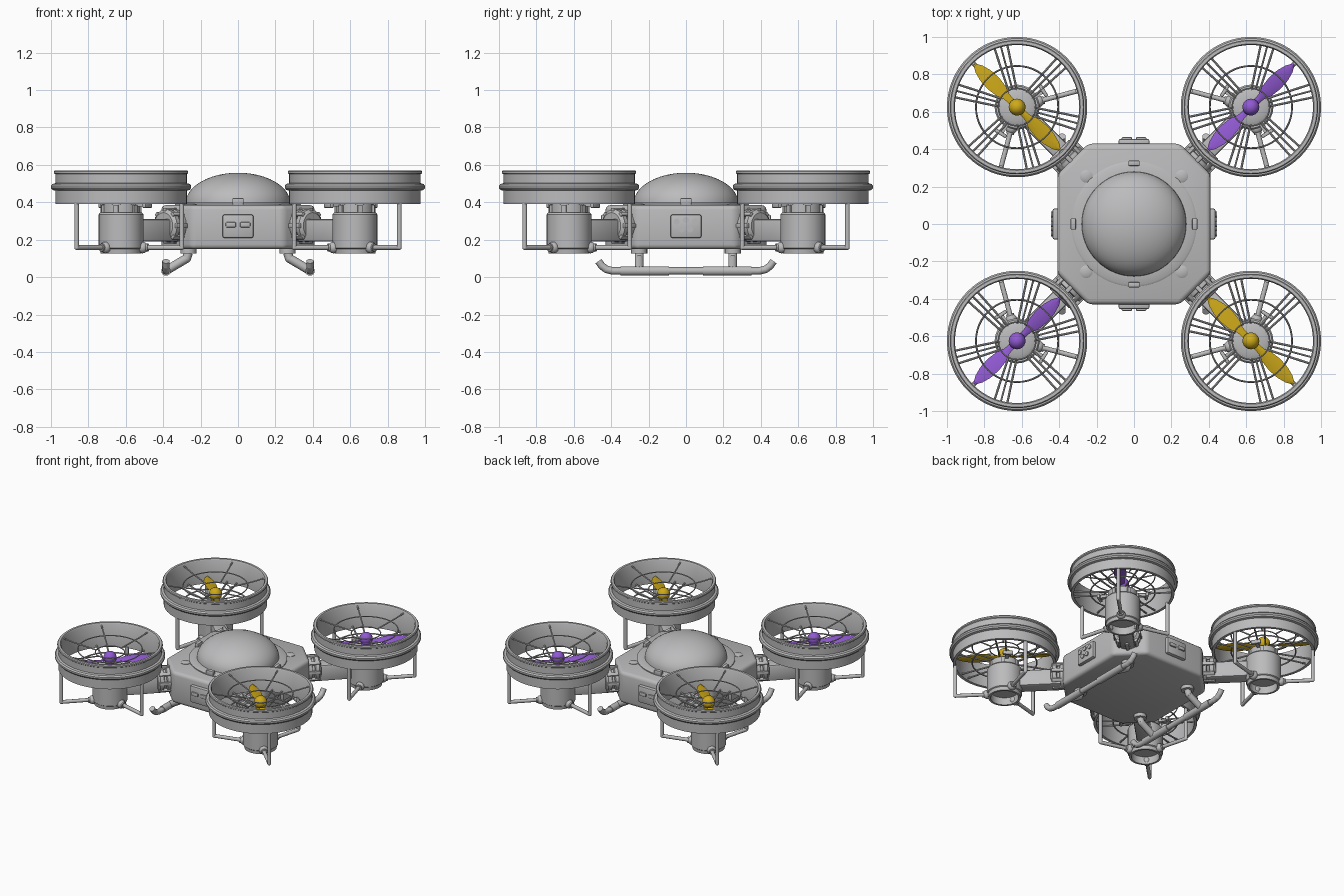
import bpy, bmesh, math
from mathutils import Matrix, Vector

if "Cube" in bpy.data.objects:
    bpy.data.objects.remove(bpy.data.objects["Cube"])


def material(name, rgb):
    m = bpy.data.materials.new(name)
    m.use_nodes = True
    m.diffuse_color = (*rgb, 1)
    m.node_tree.nodes["Principled BSDF"].inputs["Base Color"].default_value = (*rgb, 1)
    return m


GREY = material("light grey", (0.5, 0.5, 0.51))
YELLOW = material("yellow", (0.62, 0.4, 0.01))
PURPLE = material("purple", (0.28, 0.1, 0.64))
I = Matrix.Identity(4)


def turn(deg, axis="Z"):
    return Matrix.Rotation(math.radians(deg), 4, axis)


def polar(r, deg, z):
    return Vector((r * math.cos(math.radians(deg)), r * math.sin(math.radians(deg)), z))


def finish(name, bm, mats, places=(I,)):
    """Shade the mesh and place one copy per matrix; mats is one or one per copy."""
    bmesh.ops.recalc_face_normals(bm, faces=bm.faces)
    for f in bm.faces:
        f.smooth = True
    for e in bm.edges:
        e.smooth = len(e.link_faces) == 2 and e.calc_face_angle(0) < 0.6
    for i, place in enumerate(places):
        me = bpy.data.meshes.new(name)
        bm.to_mesh(me)
        me.materials.append(mats[i] if isinstance(mats, list) else mats)
        ob = bpy.data.objects.new(name if len(places) == 1 else f"{name}_{i + 1}", me)
        ob.matrix_world = place
        bpy.context.collection.objects.link(ob)
    bm.free()


def lathe(bm, profile, steps=48, closed=False, m=I):
    vs = [bm.verts.new((r, 0, z)) for r, z in profile]
    pairs = list(zip(vs, vs[1:])) + ([(vs[-1], vs[0])] if closed else [])
    es = [bm.edges.new(p) for p in pairs]
    before = set(bm.verts) - set(vs)
    bmesh.ops.spin(bm, geom=vs + es, axis=(0, 0, 1), cent=(0, 0, 0),
                   angle=math.tau, steps=steps, use_duplicate=False)
    new = [v for v in bm.verts if v not in before]
    bmesh.ops.remove_doubles(bm, verts=new, dist=1e-4)
    bmesh.ops.transform(bm, matrix=m, verts=[v for v in bm.verts if v not in before])


def hoop(bm, radius, z, wire, steps=48):
    circle = [(radius + wire * math.cos(a * math.tau / 8), z + wire * math.sin(a * math.tau / 8))
              for a in range(8)]
    lathe(bm, circle, steps, True)


def ball(bm, at, r, seg=16):
    bmesh.ops.create_uvsphere(bm, u_segments=seg, v_segments=seg // 2, radius=r,
                              matrix=Matrix.Translation(at))


def pipe(bm, points, r, seg=12):
    points = [Vector(p) for p in points]
    for a, b in zip(points, points[1:]):
        d = b - a
        bmesh.ops.create_cone(bm, cap_ends=True, segments=seg, radius1=r, radius2=r, depth=d.length,
                              matrix=Matrix.Translation((a + b) / 2) @ d.to_track_quat("Z", "Y").to_matrix().to_4x4())
    for p in points[1:-1]:
        ball(bm, p, r, seg)


def box(bm, at, size, bevel=0.0, m=I):
    vs = bmesh.ops.create_cube(bm, size=1, matrix=m @ Matrix.Translation(at) @ Matrix.Diagonal((*size, 1)))["verts"]
    if bevel:
        es = list({e for v in vs for e in v.link_edges})
        bmesh.ops.bevel(bm, geom=es, offset=bevel, segments=2, affect="EDGES", profile=0.5)


# Hull: octagonal slab with rounded edges
bm = bmesh.new()
hx, hy, cut = 0.41, 0.43, 0.165
corners = []
for sx, sy in ((1, 1), (-1, 1), (-1, -1), (1, -1)):
    pair = [(sx * hx, sy * (hy - cut)), (sx * (hx - cut), sy * hy)]
    corners += pair if sx * sy > 0 else pair[::-1]
base = bm.faces.new([bm.verts.new((x, y, 0.15)) for x, y in corners])
top = bmesh.ops.extrude_face_region(bm, geom=[base])["geom"]
bmesh.ops.translate(bm, vec=(0, 0, 0.235), verts=[v for v in top if isinstance(v, bmesh.types.BMVert)])
bmesh.ops.bevel(bm, geom=list(bm.edges), offset=0.025, segments=3, affect="EDGES", profile=0.5)
finish("hull", bm, GREY)

# Dome and its seat ring
bm = bmesh.new()
lathe(bm, [(0.28 * math.cos(a * math.pi / 24), 0.395 + 0.163 * math.sin(a * math.pi / 24))
           for a in range(13)], 64)
finish("dome", bm, GREY)
bm = bmesh.new()
lathe(bm, [(0.26, 0.38), (0.335, 0.38), (0.335, 0.392), (0.325, 0.398), (0.26, 0.398)], 64, True)
finish("dome_ring", bm, GREY)

# Clips around the dome and screws on the hull corners
sides = [turn(90 * k) for k in range(4)]
bm = bmesh.new()
box(bm, (0.325, 0, 0.405), (0.028, 0.06, 0.035), 0.006)
finish("dome_clip", bm, GREY, sides)
bm = bmesh.new()
lathe(bm, [(0, 0.394), (0.022, 0.394), (0.034, 0.388), (0.034, 0.37)], 24)
finish("hull_screw", bm, GREY, [m @ Matrix.Translation((0.255, 0.255, 0)) for m in sides])

# Side panels: slots at front and back, round lamps at the sides
for name, deg, reach in (("front", -90, hy), ("back", 90, hy), ("left", 0, hx), ("right", 180, hx)):
    bm = bmesh.new()
    box(bm, (reach + 0.005, 0, 0.272), (0.04, 0.165, 0.125), 0.01)
    x = reach + 0.027
    if reach == hy:
        for y in (-0.038, 0.038):
            box(bm, (x, y, 0.28), (0.016, 0.055, 0.028), 0.006)
    else:
        for y, z in ((-0.05, 0.297), (0, 0.305), (0.05, 0.297), (-0.022, 0.255), (0.022, 0.255)):
            pipe(bm, [(x - 0.01, y, z), (x + 0.006, y, z)], 0.016, 16)
    finish(name + "_panel", bm, GREY, (turn(deg),))

# Landing skids
for side, s in (("left", 1), ("right", -1)):
    bm = bmesh.new()
    for y in (-0.25, 0.25):
        pipe(bm, [(s * 0.265, y, 0.16), (s * 0.265, y, 0.125)], 0.043, 20)
        pipe(bm, [(s * 0.265, y, 0.13), (s * 0.275, y, 0.1), (s * 0.385, y, 0.035)], 0.024)
    finish(side + "_skid_legs", bm, GREY)
    bm = bmesh.new()
    x = s * 0.385
    end = [(x, 0.39, 0.033), (x, 0.425, 0.041), (x, 0.45, 0.06), (x, 0.468, 0.085)]
    pipe(bm, [(x, -y, z) for x, y, z in end[::-1]] + end, 0.02)
    for y in (-1, 1):
        pipe(bm, [(x, y * 0.09, 0.033), (x, y * 0.35, 0.033)], 0.025, 16)
    finish(side + "_skid_runner", bm, GREY)

# Four rotor units, built once with local +x pointing outward
units = [Matrix.Translation((sx * 0.625, sy * 0.625, 0)) @ turn(math.degrees(math.atan2(sy, sx)))
         for sx, sy in ((1, 1), (-1, 1), (-1, -1), (1, -1))]
blade_colours = [PURPLE, YELLOW, PURPLE, YELLOW]

bm = bmesh.new()
box(bm, (-0.24, 0, 0.25), (0.3, 0.1, 0.12), 0.012)
finish("arm", bm, GREY, units)

bm = bmesh.new()
lathe(bm, [(0, 0), (0.088, 0), (0.088, 0.035), (0.07, 0.04), (0.07, 0.055), (0.088, 0.06),
           (0.088, 0.085), (0.07, 0.1), (0, 0.1)], 24,
      m=Matrix.Translation((-0.42, 0, 0.275)) @ turn(90, "Y"))
for a in range(8):
    box(bm, (0.085, 0, 0.05), (0.02, 0.025, 0.085), 0.004,
        Matrix.Translation((-0.42, 0, 0.275)) @ turn(90, "Y") @ turn(45 * a))
finish("arm_collar", bm, GREY, units)

bm = bmesh.new()
lathe(bm, [(0, 0.18), (0.095, 0.18), (0.095, 0.125), (0.11, 0.125), (0.113, 0.15), (0.12, 0.155),
           (0.12, 0.335), (0.112, 0.345), (0.1, 0.345), (0.1, 0.395), (0.08, 0.405),
           (0.03, 0.405), (0.025, 0.44), (0, 0.44)], 40)
for a in range(6):
    box(bm, (0.103, 0, 0.365), (0.015, 0.025, 0.04), 0, turn(30 + 60 * a))
for a in (-103, 103):
    box(bm, (0.165, 0, 0.385), (0.02, 0.07, 0.03), 0.005, turn(a))
    box(bm, (0.13, 0, 0.385), (0.08, 0.025, 0.015), 0, turn(a))
finish("motor", bm, GREY, units)

bm = bmesh.new()
lathe(bm, [(0.332, 0.39), (0.352, 0.39), (0.352, 0.462), (0.367, 0.466), (0.375, 0.476), (0.375, 0.488),
           (0.367, 0.498), (0.352, 0.502), (0.352, 0.55), (0.359, 0.555), (0.359, 0.565), (0.354, 0.571),
           (0.338, 0.571), (0.332, 0.562)], 64, True)
finish("rotor_guard", bm, GREY, units)

bm = bmesh.new()
for a in (0, 120, 240):
    pipe(bm, [polar(0.336, a, 0.4), polar(0.336, a, 0.158), polar(0.11, a, 0.158)], 0.013)
    pipe(bm, [polar(0.1, a, 0.158), polar(0.15, a, 0.158)], 0.021)
    ball(bm, polar(0.118, a, 0.158), 0.031)
finish("guard_struts", bm, GREY, units)

bm = bmesh.new()
for a in range(6):
    mid = 30 + 60 * a
    for off in (-1, 1):
        pipe(bm, [polar(0.09, mid + 14 * off, 0.395), polar(0.34, mid + 6 * off, 0.405)], 0.006, 8)
hoop(bm, 0.22, 0.4, 0.005)
finish("lower_grille", bm, GREY, units)

bm = bmesh.new()
for a in range(6):
    mid = 30 + 60 * a
    pipe(bm, [polar(0.34, mid, 0.555), polar(0.26, mid, 0.535), polar(0.1, mid, 0.505)], 0.005, 8)
for r, z in ((0.1, 0.505), (0.22, 0.527)):
    hoop(bm, r, z, 0.004)
finish("upper_grille", bm, GREY, units)

# Propeller: hub ball and two tilted leaf-shaped blades
bm = bmesh.new()
ball(bm, (0, 0, 0.465), 0.045, 24)
pipe(bm, [(0, 0, 0.41), (0, 0, 0.46)], 0.03, 16)
for deg in (0, 180):
    rows = []
    for x, w in ((0.02, 0.018), (0.08, 0.02), (0.12, 0.037), (0.18, 0.044), (0.24, 0.04), (0.29, 0.026), (0.323, 0.006)):
        tilt = turn(deg) @ Matrix.Translation((x, 0, 0.445)) @ turn(18 - 30 * x, "X")
        rows.append([bm.verts.new(tilt @ Vector((0, y * w, z)))
                     for y, z in ((-1, 0), (0, 0.007), (1, 0), (0, -0.004))])
    for a, b in zip(rows, rows[1:]):
        for i in range(4):
            j = (i + 1) % 4
            bm.faces.new((a[i], a[j], b[j], b[i]))
    bm.faces.new(rows[0])
    bm.faces.new(rows[-1])
finish("propeller", bm, blade_colours, units)
